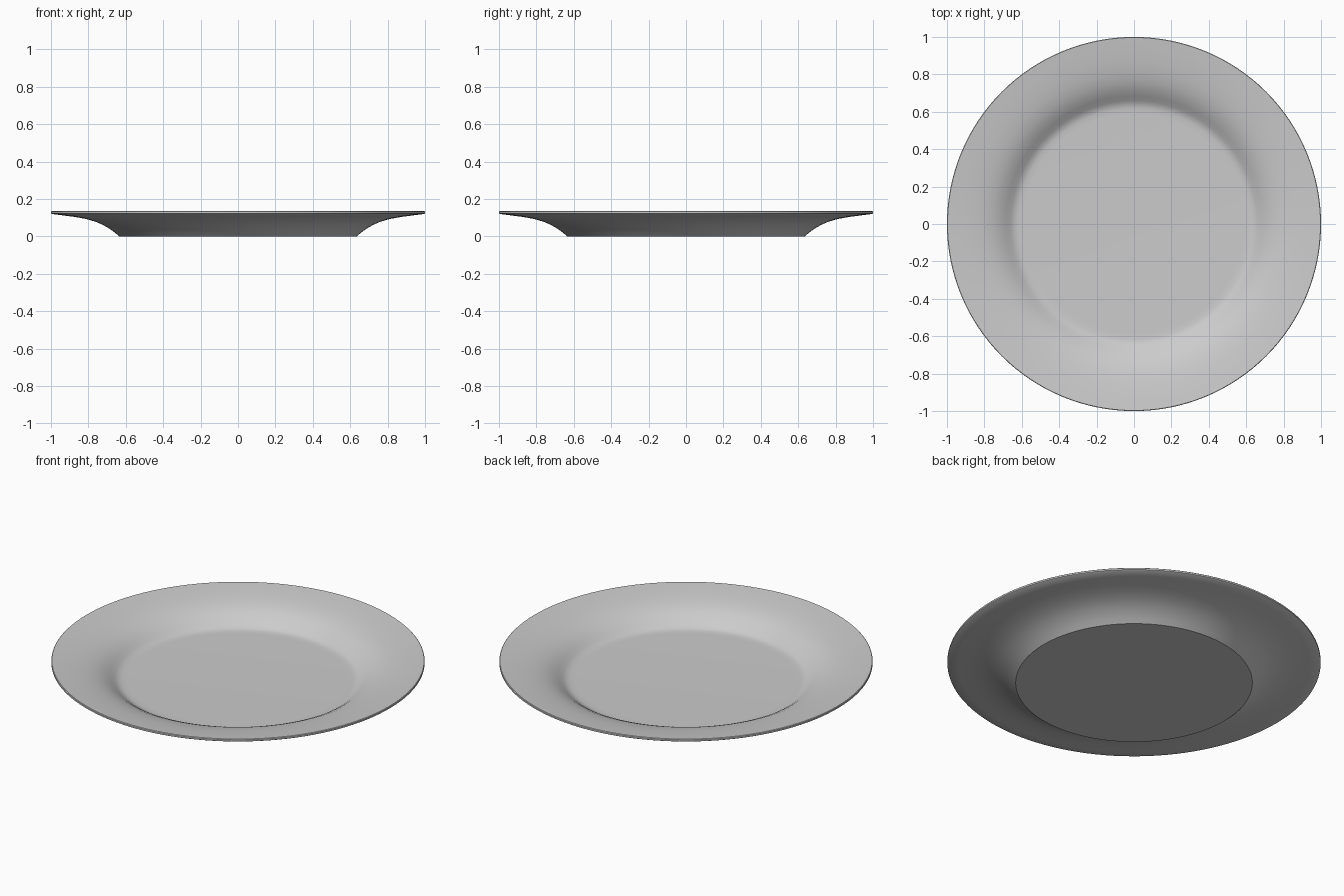
import bpy, bmesh, math

if "Cube" in bpy.data.objects:
    bpy.data.objects.remove(bpy.data.objects["Cube"])

SEGMENTS = 128

# Half cross-section (radius, height): underside outwards, over the rim, back to the centre
profile = [
    (0.0, 0.0), (0.634, 0.0),                                    # flat base
    (0.66, 0.022), (0.69, 0.043), (0.725, 0.063), (0.76, 0.078),  # outer wall
    (0.81, 0.093), (0.87, 0.104), (0.94, 0.113), (0.996, 0.12),
    (1.0, 0.123), (1.0, 0.132), (0.997, 0.135),                   # rim edge
    (0.94, 0.129), (0.87, 0.120), (0.81, 0.109), (0.76, 0.095),   # inner wall
    (0.72, 0.077), (0.685, 0.055), (0.66, 0.036), (0.64, 0.025),
    (0.62, 0.021), (0.59, 0.02), (0.0, 0.02),                     # eating surface
]

# Plate: spin the profile round the z axis
bm = bmesh.new()
verts = [bm.verts.new((r, 0, z)) for r, z in profile]
edges = [bm.edges.new(pair) for pair in zip(verts, verts[1:])]
bmesh.ops.spin(bm, geom=verts + edges, cent=(0, 0, 0), axis=(0, 0, 1),
               angle=2 * math.pi, steps=SEGMENTS, use_merge=True)
bmesh.ops.remove_doubles(bm, verts=bm.verts, dist=0.0002)
bmesh.ops.recalc_face_normals(bm, faces=bm.faces)

mesh = bpy.data.meshes.new("dinner_plate")
bm.to_mesh(mesh)
bm.free()
plate = bpy.data.objects.new("dinner_plate", mesh)
bpy.context.collection.objects.link(plate)

# Smooth shading with crisp base and rim edges
bpy.context.view_layer.objects.active = plate
plate.select_set(True)
bpy.ops.object.shade_smooth_by_angle(angle=math.radians(35))
